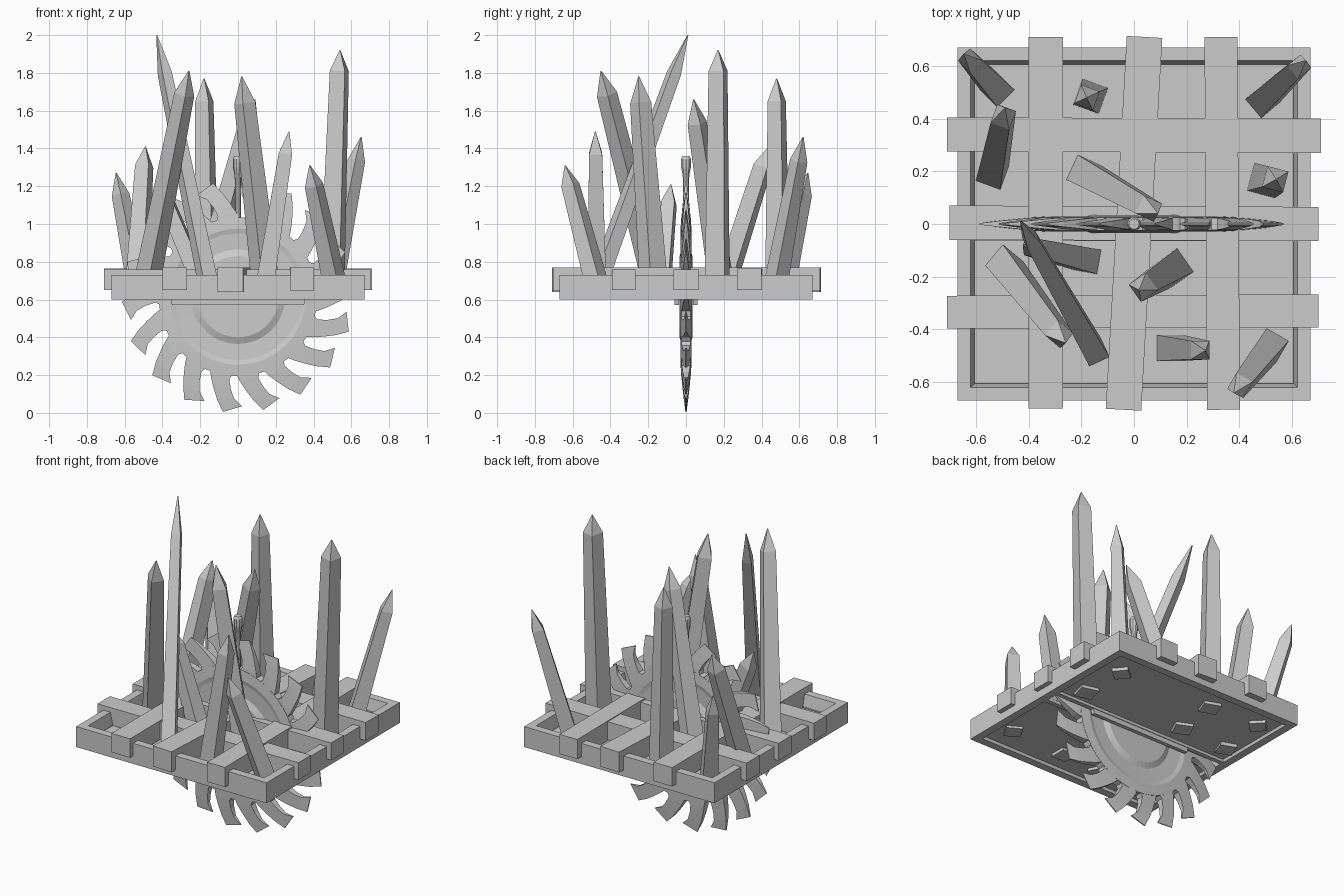
import bpy, bmesh, math
from math import sin, cos, radians
from mathutils import Vector

if "Cube" in bpy.data.objects:
    bpy.data.objects.remove(bpy.data.objects["Cube"])


def make_object(name, bm):
    bmesh.ops.recalc_face_normals(bm, faces=bm.faces[:])
    me = bpy.data.meshes.new(name)
    bm.to_mesh(me)
    bm.free()
    ob = bpy.data.objects.new(name, me)
    bpy.context.collection.objects.link(ob)
    return ob


def box(bm, x0, x1, y0, y1, z0, z1):
    vs = bmesh.ops.create_cube(bm, size=1)["verts"]
    for v in vs:
        v.co = Vector((x1 if v.co.x > 0 else x0,
                       y1 if v.co.y > 0 else y0,
                       z1 if v.co.z > 0 else z0))
    return vs


def loft(bm, loops, cap=True):
    rings = [[bm.verts.new(p) for p in l] for l in loops]
    n = len(rings[0])
    for a, b in zip(rings, rings[1:]):
        for i in range(n):
            j = (i + 1) % n
            bm.faces.new((a[i], a[j], b[j], b[i]))
    if cap:
        bm.faces.new(rings[0])
        bm.faces.new(rings[-1])


# square outer rim
bm = bmesh.new()
rim = [(0.67, 0.6), (0.67, 0.73), (0.62, 0.73), (0.605, 0.66), (0.62, 0.6)]
rings = []
for r, z in rim:
    rings.append([bm.verts.new((sx * r, sy * r, z))
                  for sx, sy in ((-1, -1), (1, -1), (1, 1), (-1, 1))])
for a, b in zip(rings, rings[1:] + rings[:1]):
    for i in range(4):
        j = (i + 1) % 4
        bm.faces.new((a[i], a[j], b[j], b[i]))
make_object("frame_rim", bm)

# recessed floor plates, slot beams and short blade cheeks
for side, s in (("front", -1), ("back", 1)):
    bm = bmesh.new()
    box(bm, -0.625, 0.625, *sorted((s * 0.035, s * 0.625)), 0.618, 0.645)
    make_object("floor_" + side, bm)
    bm = bmesh.new()
    box(bm, -0.63, 0.63, *sorted((s * 0.036, s * 0.064)), 0.6, 0.66)
    make_object("slot_beam_" + side, bm)
    bm = bmesh.new()
    for v in box(bm, -0.36, 0.36, *sorted((s * 0.036, s * 0.06)), 0.57, 0.62):
        if v.co.z < 0.6:
            v.co.x *= 0.97
    make_object("blade_cheek_" + side, bm)

# crossing planks: start centre, end centre, width, bottom, top
planks = [((-0.71, 0.34), (0.71, 0.335), 0.13, 0.65, 0.765),
          ((-0.70, 0.005), (0.70, 0.0), 0.13, 0.65, 0.76),
          ((-0.71, -0.335), (0.70, -0.33), 0.125, 0.65, 0.76),
          ((-0.335, -0.70), (-0.335, 0.71), 0.13, 0.65, 0.77),
          ((-0.04, -0.705), (0.04, 0.71), 0.135, 0.64, 0.77),
          ((0.34, -0.705), (0.33, 0.71), 0.125, 0.645, 0.77)]
for k, (a, b, w, z0, z1) in enumerate(planks):
    a, b = Vector(a), Vector(b)
    d = (b - a).normalized()
    n = Vector((-d.y, d.x)) * w / 2
    bm = bmesh.new()
    loft(bm, [[(*(p + n), z0), (*(p + n), z1), (*(p - n), z1), (*(p - n), z0)]
              for p in (a, b)])
    make_object("plank_%d" % (k + 1), bm)

# sharpened stakes: base xy, tip xyz, base width, neck width, tip length, twist
stakes = [((-0.14, -0.50), (-0.43, 0.01, 2.00), 0.085, 0.055, 0.22, 25),
          ((-0.50, -0.14), (-0.26, -0.45, 1.81), 0.105, 0.075, 0.13, 50),
          ((-0.165, 0.485), (-0.18, 0.48, 1.77), 0.105, 0.075, 0.12, -20),
          ((0.155, -0.165), (0.02, -0.25, 1.78), 0.11, 0.08, 0.14, 35),
          ((0.495, 0.165), (0.54, 0.17, 1.92), 0.11, 0.082, 0.11, -15),
          ((-0.51, 0.50), (-0.645, 0.645, 1.27), 0.095, 0.065, 0.12, 45),
          ((-0.54, 0.18), (-0.49, 0.44, 1.41), 0.10, 0.075, 0.11, -20),
          ((0.48, 0.46), (0.652, 0.62, 1.46), 0.095, 0.065, 0.13, 40),
          ((0.53, -0.45), (0.38, -0.64, 1.31), 0.098, 0.07, 0.11, 60),
          ((0.13, -0.47), (0.27, -0.48, 1.49), 0.10, 0.07, 0.12, 0),
          ((-0.16, -0.14), (-0.42, -0.08, 1.21), 0.095, 0.07, 0.11, -10),
          ((-0.20, 0.20), (0.09, 0.04, 1.66), 0.105, 0.075, 0.13, 65)]
for k, (b, t, w, nw, tl, tw) in enumerate(stakes):
    base, tip = Vector((*b, 0.6)), Vector(t)
    ax = (tip - base).normalized()
    neck = tip - ax * tl
    bm = bmesh.new()
    loops = []
    for c, s in ((base, w), (neck, nw), (tip, 0.004)):
        loops.append([c + Vector((cos(radians(tw + 45 + 90 * i)),
                                  sin(radians(tw + 45 + 90 * i)), 0)) * s * 0.707
                      for i in range(4)])
    # cut the shoulders square to the lean
    loops[1] = [p - Vector((0, 0, (p - neck).dot(ax) / ax.z)) for p in loops[1]]
    loft(bm, loops)
    make_object("stake_%02d" % (k + 1), bm)

# saw blade: lathed disc plus raked hooked teeth thinning towards the tips
CZ = 0.615


def pt(deg, r, y):
    return (r * cos(radians(deg)), y, CZ + r * sin(radians(deg)))


bm = bmesh.new()
prof = [(0.215, 0.035), (0.25, 0.02), (0.335, 0.023), (0.36, 0.029), (0.42, 0.025)]
path = [(r, -h) for r, h in prof] + [(r, h) for r, h in reversed(prof)]
loft(bm, [[pt(i * 7.5, r, h) for i in range(48)] for r, h in path])
TEETH = 18
tooth = [((-19, 0.40), (0, 0.40)), ((-15.5, 0.45), (-3, 0.44)), ((-12, 0.50), (-1.5, 0.49)),
         ((-8.5, 0.555), (0.8, 0.54)), ((-4.5, 0.615), (5.2, 0.58))]
thick = [0.025, 0.022, 0.017, 0.011, 0.003]
for k in range(TEETH):
    c = -93 + k * 360 / TEETH
    loft(bm, [[pt(c + a, ra, -h), pt(c + b, rb, -h), pt(c + b, rb, h), pt(c + a, ra, h)]
              for ((a, ra), (b, rb)), h in zip(tooth, thick)])
make_object("saw_blade", bm)

# thin upright pin with a flared head
bm = bmesh.new()
pin = [(0.018, 0.7), (0.016, 1.22), (0.019, 1.26), (0.027, 1.30), (0.027, 1.345), (0.02, 1.36)]
loft(bm, [[(r * cos(i * math.pi / 5), r * sin(i * math.pi / 5), z) for i in range(10)]
          for r, z in pin])
make_object("centre_pin", bm)
